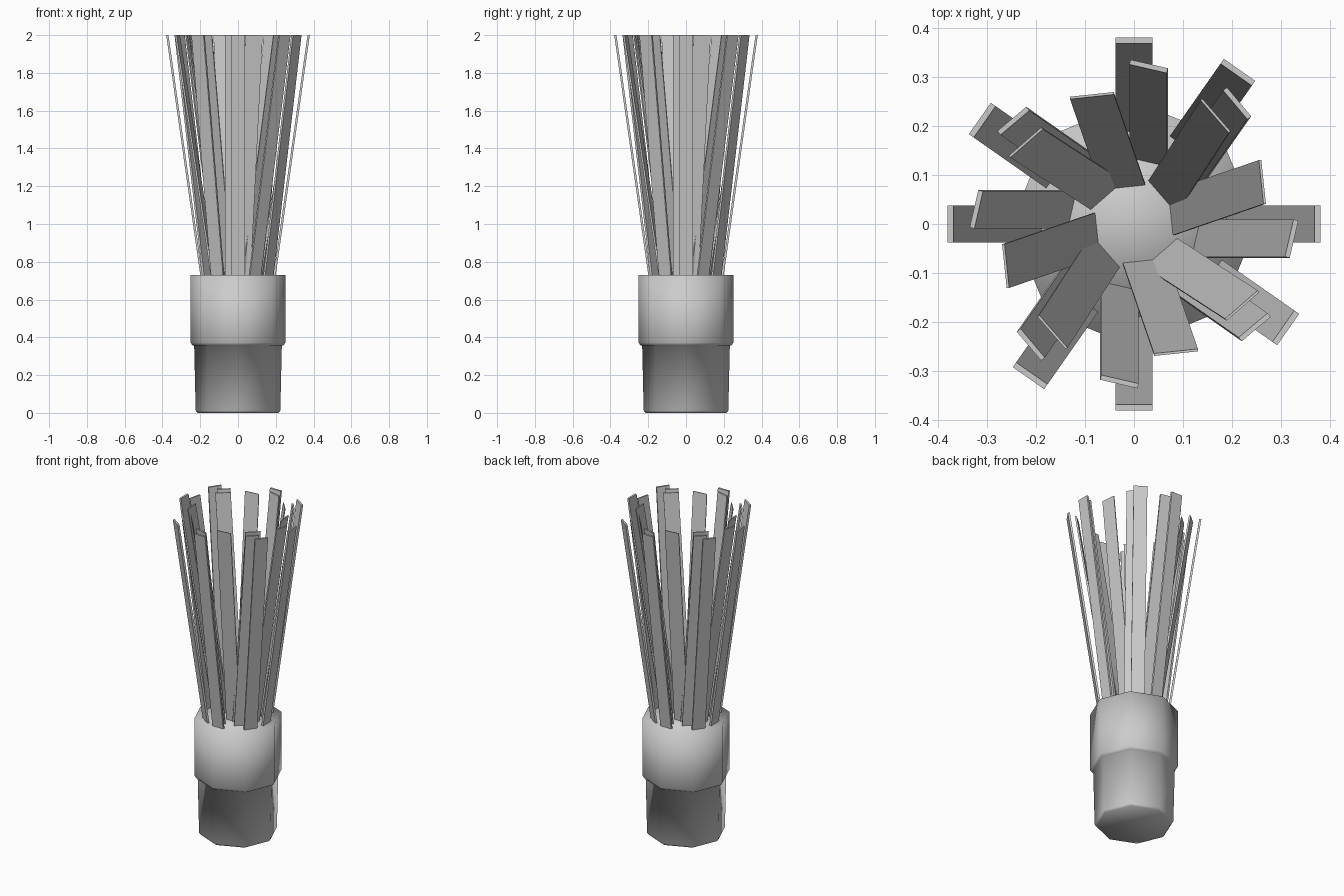
import bpy, bmesh
from math import cos, sin, pi, radians

if "Cube" in bpy.data.objects:
    bpy.data.objects.remove(bpy.data.objects["Cube"])

SIDES = 8
CAP_Z, TOP_Z, ROOT_Z = 0.73, 2.0, 0.69


def make_object(name, bm):
    bmesh.ops.recalc_face_normals(bm, faces=bm.faces)
    mesh = bpy.data.meshes.new(name)
    bm.to_mesh(mesh)
    bm.free()
    ob = bpy.data.objects.new(name, mesh)
    bpy.context.collection.objects.link(ob)
    return ob


def lathe(name, profile):
    """Capped eight-sided turned body with smooth shading."""
    bm = bmesh.new()
    rings = [[bm.verts.new((r * cos(2 * pi * i / SIDES), r * sin(2 * pi * i / SIDES), z))
              for i in range(SIDES)] for r, z in profile]
    for a, b in zip(rings, rings[1:]):
        for i in range(SIDES):
            j = (i + 1) % SIDES
            bm.faces.new((a[i], a[j], b[j], b[i]))
    bm.faces.new(rings[0][::-1])
    bm.faces.new(rings[-1])
    for f in bm.faces:
        f.smooth = True
    return make_object(name, bm)


def strand(name, top, lean, facing, reach, width, thick, turn):
    """Flat strip: level rectangular ends, slid outwards along the lean direction."""
    lean, facing, turn = (radians(a) for a in (lean, facing, turn))
    ct, st = cos(turn), sin(turn)
    bm = bmesh.new()
    loops = []
    for z in (ROOT_Z, TOP_Z):
        slide = reach * (z - TOP_Z) / (TOP_Z - CAP_Z)
        loop = []
        for u, v in ((0, -1), (0, 1), (-1, 1), (-1, -1)):
            n, w = u * thick, v * width / 2
            x = top[0] + slide * cos(lean) + n * cos(facing) - w * sin(facing)
            y = top[1] + slide * sin(lean) + n * sin(facing) + w * cos(facing)
            loop.append(bm.verts.new((x * ct - y * st, x * st + y * ct, z)))
        loops.append(loop)
    lo, hi = loops
    bm.faces.new(lo[::-1])
    bm.faces.new(hi)
    for i in range(4):
        j = (i + 1) % 4
        bm.faces.new((lo[i], lo[j], hi[j], hi[i]))
    return make_object(name, bm)


# Stepped handle: slimmer grip below, wider collar above
lathe("handle", [(0.215, 0), (0.224, 0.012), (0.232, 0.355), (0.241, 0.357),
                 (0.251, 0.372), (0.251, CAP_Z)])

# Strand rings: outer-edge midpoint at the top, lean, facing, reach, width, thickness
rings = {
    "outer_strand": ((0.380, 0.0), 0, 0, 0.18, 0.075, 0.012),
    "outer_diagonal_strand": ((0.215, 0.314), 55, 55, 0.18, 0.078, 0.012),
    "middle_strand": ((0.326, -0.031), 0, -13, 0.19, 0.078, 0.010),
    "middle_diagonal_strand": ((0.214, 0.249), 55, 40, 0.19, 0.077, 0.010),
    "inner_strand": ((0.264, 0.086), 19, 6, 0.195, 0.090, 0.005),
    "inner_diagonal_strand": ((0.168, 0.222), 57, 41, 0.195, 0.088, 0.005),
}
for name, spec in rings.items():
    for k in range(4):
        strand(f"{name}_{k + 1}", *spec, 90 * k)
